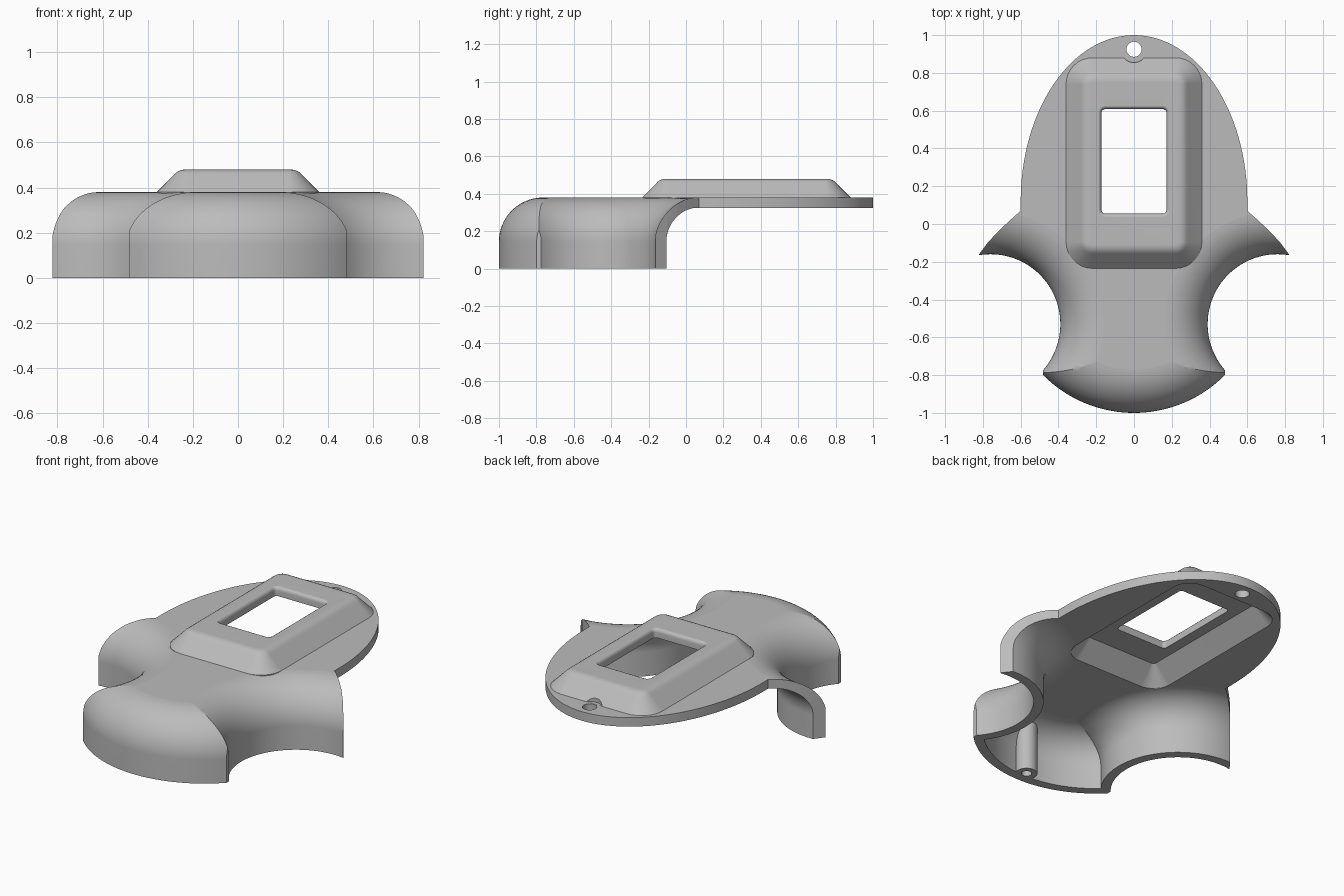
import bpy, bmesh
from math import sin, cos, pi, radians

if "Cube" in bpy.data.objects:
    bpy.data.objects.remove(bpy.data.objects["Cube"], do_unlink=True)

THICK, TOP, FILLET = 0.055, 0.38, 0.235
WALL = TOP - FILLET
FRONT = (0, -0.322, 0.678)     # centre x, y and radius of the nose arc
SIDE = (0.76, -0.53, 0.37)     # the same for the scooped flank

mat = bpy.data.materials.new("plain grey")
mat.use_nodes = True
grey = (0.5, 0.5, 0.5, 1)
mat.diffuse_color = grey
mat.node_tree.nodes["Principled BSDF"].inputs["Base Color"].default_value = grey


def loft(name, rings):
    """Closed solid through rings of equal point count."""
    bm = bmesh.new()
    rows = [[bm.verts.new(p) for p in ring] for ring in rings]
    n = len(rows[0])
    for a, b in zip(rows, rows[1:]):
        for i in range(n):
            j = (i + 1) % n
            bm.faces.new((a[i], a[j], b[j], b[i]))
    bm.faces.new(rows[0])
    bm.faces.new(rows[-1])
    bmesh.ops.recalc_face_normals(bm, faces=bm.faces)
    mesh = bpy.data.meshes.new(name)
    bm.to_mesh(mesh)
    bm.free()
    mesh.materials.append(mat)
    ob = bpy.data.objects.new(name, mesh)
    bpy.context.collection.objects.link(ob)
    return ob


def prism(name, outline, z0, z1):
    return loft(name, [[(x, y, z) for x, y in outline] for z in (z0, z1)])


def cylinder(name, x, y, r, z0, z1, n=40):
    return prism(name, [(x + r * cos(2 * pi * i / n), y + r * sin(2 * pi * i / n))
                        for i in range(n)], z0, z1)


def sector(name, centre, section, a0, a1, n):
    """Revolve a radius/height section through part of a turn."""
    angles = [radians(a0 + (a1 - a0) * i / n) for i in range(n + 1)]
    return loft(name, [[(centre[0] + r * cos(a), centre[1] + r * sin(a), z)
                        for r, z in section] for a in angles])


def combine(target, tool, operation="DIFFERENCE"):
    mod = target.modifiers.new("combine", "BOOLEAN")
    mod.operation, mod.solver, mod.object = operation, "EXACT", tool
    bpy.context.view_layer.objects.active = target
    bpy.ops.object.modifier_apply(modifier=mod.name)
    bpy.data.objects.remove(tool, do_unlink=True)


def mirrored(half):
    """Close a right-hand outline running from back to front."""
    return half + [(-x, y) for x, y in reversed(half) if abs(x) > 1e-6]


def trim_edges(body, inset):
    """Cut the rounded nose and both scooped flanks, moved inward by inset."""
    r = FILLET - inset
    steps = 16
    curve = [(r - r * cos(a), WALL + r * sin(a))
             for a in (radians(88 * i / steps) for i in range(steps + 1))]
    curve = [(0, -0.2)] + curve + [(r + 0.01, WALL + r + 0.001), (r + 0.01, 0.6)]
    base = FRONT[2] - inset
    section = [(base - d, z) for d, z in curve] + [(1.3, 0.6), (1.3, -0.2)]
    combine(body, sector("nose_cutter", FRONT, section, 220, 320, 40))
    base = SIDE[2] + inset
    section = [(base + d, z) for d, z in curve] + [(0.05, 0.6), (0.05, -0.2)]
    for s in (1, -1):
        a0, a1 = (20, 250) if s > 0 else (160, -70)
        centre = (s * SIDE[0], SIDE[1])
        combine(body, sector("flank_cutter", centre, section, a0, a1, 72))


def rounded_rect(hx, y0, y1, r, z, inset=0, n=8):
    hx, y0, y1, r = hx - inset, y0 + inset, y1 - inset, max(r - inset, 0.015)
    corners = [(hx - r, y1 - r), (r - hx, y1 - r), (r - hx, y0 + r), (hx - r, y0 + r)]
    return [(cx + r * cos(a), cy + r * sin(a), z)
            for k, (cx, cy) in enumerate(corners)
            for a in (pi / 2 * (k + i / n) for i in range(n + 1))]


# Shell: oval back plate, flared wings and nose
oval = [(0.6 * sin(pi / 2 * i / 32), 0.12 + 0.88 * cos(pi / 2 * i / 32)) for i in range(33)]
wing = [(0.6, 0.07), (0.665, 0.012), (0.725, -0.045), (0.775, -0.1), (0.822, -0.162)]
nose = [(0.8, -0.3), (0.62, -0.53), (0.482, -0.72), (0.482, -1.05)]
shell = prism("cover_shell", mirrored(oval + wing + nose), 0, TOP)
trim_edges(shell, 0)

# Raised bezel around the window
frame = (0.36, -0.235, 0.88, 0.14)
bezel_steps = [(0, 0.34), (0, 0.38), (0.075, 0.455), (0.084, 0.465),
               (0.096, 0.473), (0.11, 0.478), (0.127, 0.48)]
bezel = loft("bezel", [rounded_rect(*frame, z, d) for d, z in bezel_steps])
combine(bezel, cylinder("screw_clearance", 0, 0.925, 0.07, TOP + 0.0005, 0.6))
combine(shell, bezel, "UNION")

# Hollow inside, leaving a screw post standing behind the nose
hollow = [(0, 1.2), (1.1, 1.2), (1.1, -0.3), (0.62, -0.53), (0.5, -0.72), (0.5, -1.05)]
cavity = prism("cavity", mirrored(hollow), -0.1, TOP - THICK)
trim_edges(cavity, THICK)
combine(cavity, cylinder("post_space", 0, -0.92, 0.06, -0.2, 0.5))
combine(shell, cavity)
recess = [(0.023, 0.3), (0.023, 0.325), (0.123, 0.425)]
combine(shell, loft("bezel_recess", [rounded_rect(*frame, z, d) for d, z in recess]))

# Window with a softened rim, and the two screw holes
window = [(0, 0.3), (0, 0.458), (-0.003, 0.468), (-0.009, 0.476), (-0.02, 0.481), (-0.02, 0.6)]
combine(shell, loft("window_cutter", [rounded_rect(0.172, 0.055, 0.608, 0.02, z, d)
                                      for d, z in window]))
combine(shell, cylinder("back_hole", 0, 0.925, 0.04, 0.2, 0.6))
combine(shell, cylinder("post_hole", 0, -0.92, 0.028, -0.1, 0.2))

# Smooth curved faces while keeping the creases and flats crisp
bpy.ops.object.select_all(action="DESELECT")
shell.select_set(True)
bpy.context.view_layer.objects.active = shell
bpy.ops.object.shade_smooth_by_angle(angle=radians(30))
weighted = shell.modifiers.new("weighted_normals", "WEIGHTED_NORMAL")
weighted.keep_sharp = True
